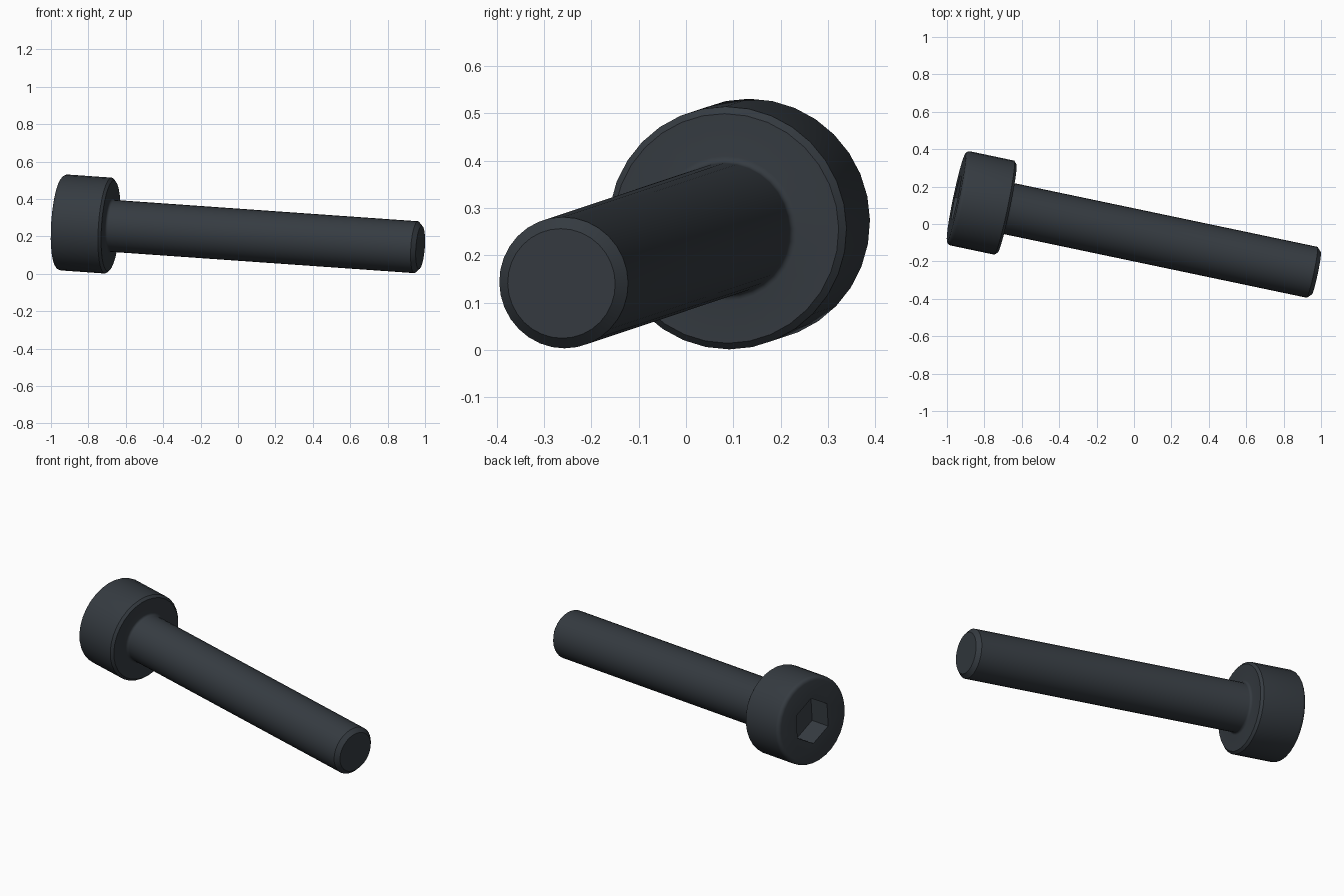
import bpy
import bmesh
import math
from mathutils import Matrix, Vector

if "Cube" in bpy.data.objects:
    bpy.data.objects.remove(bpy.data.objects["Cube"], do_unlink=True)

SEGMENTS = 32
SHAFT_R, HEAD_R = 0.139, 0.257
HEAD_H, LENGTH = 0.277, 1.972
SOCKET_R, SOCKET_DEPTH = 0.134, 0.13
TIP = Vector((0.975, -0.263, 0.1405))
AXIS = Vector((-0.976, 0.205, 0.0685)).normalized()  # from tip to head


def arc(cx, cz, r, start, end, steps=4):
    """Points of a rounded corner in the (radius, height) profile."""
    angles = [math.radians(start + (end - start) * i / steps) for i in range(steps + 1)]
    return [(cx + r * math.cos(a), cz + r * math.sin(a)) for a in angles]


def ring(bm, radius, z, count):
    """Closed loop of vertices and edges around the axis."""
    verts = [bm.verts.new((radius * math.cos(2 * math.pi * i / count),
                           radius * math.sin(2 * math.pi * i / count), z))
             for i in range(count)]
    edges = [bm.edges.new((verts[i], verts[(i + 1) % count])) for i in range(count)]
    return verts, edges


def skin(bm, a, b):
    n = len(a)
    for i in range(n):
        j = (i + 1) % n
        bm.faces.new((a[i], a[j], b[j], b[i]))


# Dark steel
steel = bpy.data.materials.new("dark_steel")
steel.use_nodes = True
colour = (0.036, 0.044, 0.053, 1)
steel.diffuse_color = colour
steel.node_tree.nodes["Principled BSDF"].inputs["Base Color"].default_value = colour

# Turned profile: chamfered tip, shaft, neck fillet, chamfered seat, rounded rim
seat = LENGTH - HEAD_H
fillet, rim, chamfer = 0.014, 0.022, 0.014
profile = [(SHAFT_R - 0.023, 0), (SHAFT_R, 0.023)]
profile += arc(SHAFT_R + fillet, seat - fillet, fillet, 180, 90)
profile += [(HEAD_R - chamfer, seat), (HEAD_R, seat + chamfer)]
profile += arc(HEAD_R - rim, LENGTH - rim, rim, 0, 90)

bm = bmesh.new()
rings = [ring(bm, r, z, SEGMENTS) for r, z in profile]
for lower, upper in zip(rings, rings[1:]):
    skin(bm, lower[0], upper[0])
bm.faces.new(rings[0][0])

# Hexagonal drive socket sunk into the head
mouth, mouth_edges = ring(bm, SOCKET_R, LENGTH, 6)
floor, _ = ring(bm, SOCKET_R, LENGTH - SOCKET_DEPTH, 6)
skin(bm, mouth, floor)
bm.faces.new(floor)
bmesh.ops.triangle_fill(bm, use_beauty=True, edges=rings[-1][1] + mouth_edges)
bmesh.ops.recalc_face_normals(bm, faces=bm.faces[:])

# Lay the screw along its axis, with a socket corner pointing up
side = Vector((0, 0, 1)).cross(AXIS).normalized()
up = AXIS.cross(side)
frame = Matrix((up, side.copy().cross(Vector()) + AXIS.cross(up), AXIS)).transposed()
bm.transform(Matrix.Translation(TIP) @ frame.to_4x4())

mesh = bpy.data.meshes.new("socket_head_screw")
bm.to_mesh(mesh)
bm.free()
mesh.materials.append(steel)
screw = bpy.data.objects.new("socket_head_screw", mesh)
bpy.context.collection.objects.link(screw)

bpy.context.view_layer.objects.active = screw
screw.select_set(True)
bpy.ops.object.shade_smooth_by_angle(angle=math.radians(30))
